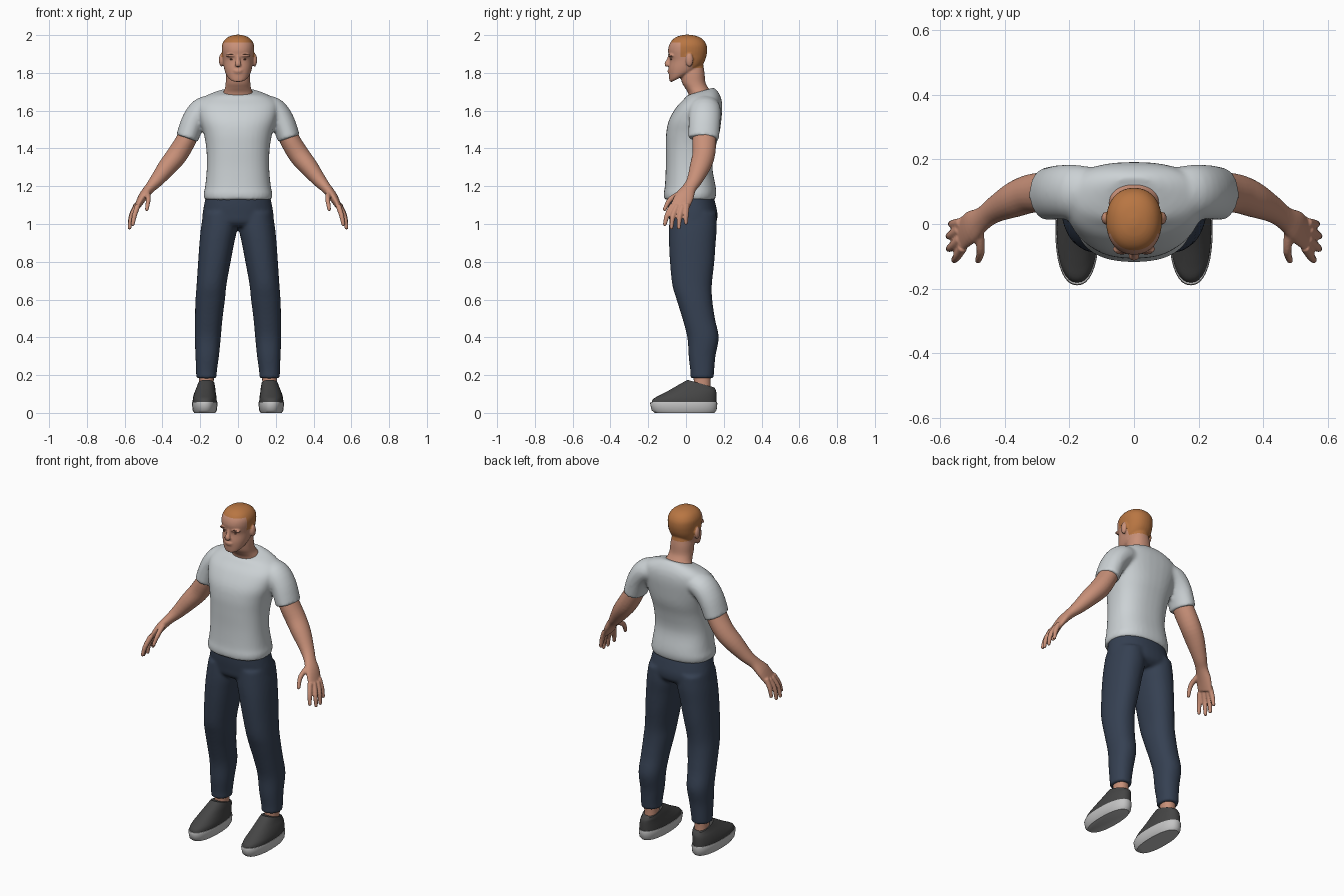
import bpy, bmesh, math
from mathutils import Vector, Matrix

cube = bpy.data.objects.get("Cube")
if cube:
    bpy.data.objects.remove(cube, do_unlink=True)


def material(name, r, g, b):
    m = bpy.data.materials.new(name)
    m.use_nodes = True
    m.diffuse_color = (r, g, b, 1)
    bsdf = next(n for n in m.node_tree.nodes if n.type == 'BSDF_PRINCIPLED')
    bsdf.inputs["Base Color"].default_value = (r, g, b, 1)
    bsdf.inputs["Roughness"].default_value = 0.8
    return m


SKIN = material("skin", 0.58, 0.28, 0.19)
HAIR = material("ginger_hair", 0.48, 0.18, 0.055)
SHIRT = material("pale_grey_cotton", 0.60, 0.64, 0.66)
DENIM = material("navy_denim", 0.036, 0.052, 0.085)
CANVAS = material("charcoal_canvas", 0.06, 0.06, 0.06)
RUBBER = material("light_rubber", 0.55, 0.55, 0.55)
TREAD = material("black_tread", 0.018, 0.018, 0.02)
BROW = material("dark_brow", 0.16, 0.07, 0.045)
made = []


def smooth_steps(rows, steps):
    """Catmull-Rom interpolation through rows of numbers."""
    out = []
    for i in range(len(rows) - 1):
        a, b, c, d = (rows[min(max(j, 0), len(rows) - 1)] for j in range(i - 1, i + 3))
        for k in range(steps):
            t = k / steps
            out.append([q + 0.5 * t * (r - p + t * (2 * p - 5 * q + 4 * r - s
                        + t * (3 * (q - r) + s - p)))
                        for p, q, r, s in zip(a, b, c, d)])
    return out + [list(rows[-1])]


def circle(power, n=36):
    def bend(v):
        return math.copysign(abs(v) ** (2 / power), v)
    return [(bend(math.cos(math.tau * i / n)), bend(math.sin(math.tau * i / n)))
            for i in range(n)]


def skin_rings(bm, rings):
    loops = [[bm.verts.new(p) for p in ring] for ring in rings]
    for lo, hi in zip(loops, loops[1:]):
        for i in range(len(lo)):
            j = (i + 1) % len(lo)
            bm.faces.new((lo[i], lo[j], hi[j], hi[i]))
    bm.faces.new(loops[0][::-1])
    bm.faces.new(loops[-1])


def stack(bm, rows, power=2.2, steps=4):
    """Level cross-sections: z, centre x, half width, front y, back y, tilt."""
    rows = [tuple(r) + (0,) * (6 - len(r)) for r in rows]
    rings = []
    for z, cx, hx, front, back, tilt in smooth_steps(rows, steps):
        cy, hy = (front + back) / 2, (back - front) / 2
        rings.append([Vector((cx + hx * u, cy + hy * v, z + tilt * v))
                      for u, v in circle(power)])
    skin_rings(bm, rings)


def tube(bm, rows, steps=4):
    """Sections across a path: x, y, z, thickness radius, depth radius."""
    rows = smooth_steps(rows, steps)
    pts = [Vector(r[:3]) for r in rows]
    rings = []
    for i, r in enumerate(rows):
        t = (pts[min(i + 1, len(pts) - 1)] - pts[max(i - 1, 0)]).normalized()
        depth = (Vector((0, 1, 0)) - t * t.y).normalized()
        side = t.cross(depth)
        rings.append([pts[i] + side * u * r[3] + depth * v * r[4] for u, v in circle(2, 24)])
    skin_rings(bm, rings)


def ball(bm, centre, radii):
    bmesh.ops.create_icosphere(bm, subdivisions=3, radius=1,
                               matrix=Matrix.Translation(centre) @ Matrix.Diagonal((*radii, 1)))


def finish(name, bm, *mats, voxel=0, relax=0):
    """Make the object, fusing overlapping volumes when a voxel size is given."""
    bmesh.ops.recalc_face_normals(bm, faces=bm.faces)
    me = bpy.data.meshes.new(name)
    bm.to_mesh(me)
    bm.free()
    ob = bpy.data.objects.new(name, me)
    bpy.context.collection.objects.link(ob)
    if voxel:
        rm = ob.modifiers.new("fuse", 'REMESH')
        rm.mode = 'VOXEL'
        rm.voxel_size = voxel
        sm = ob.modifiers.new("relax", 'SMOOTH')
        sm.factor, sm.iterations = 0.5, relax
        dg = bpy.context.evaluated_depsgraph_get()
        dg.update()
        ob.data = bpy.data.meshes.new_from_object(ob.evaluated_get(dg))
        ob.modifiers.clear()
    ob.data.materials.clear()
    for m in mats:
        ob.data.materials.append(m)
    made.append(ob)
    return ob


def mirror(ob):
    """Copy a left part to the right side."""
    me = ob.data.copy()
    me.transform(Matrix.Diagonal((-1, 1, 1, 1)))
    me.flip_normals()
    twin = bpy.data.objects.new(ob.name.replace("left", "right"), me)
    bpy.context.collection.objects.link(twin)
    made.append(twin)


# Shirt: torso with both sleeves
bm = bmesh.new()
stack(bm, [(1.128, 0, .178, -.115, .153), (1.16, 0, .182, -.118, .16),
           (1.2, 0, .174, -.112, .157), (1.3, 0, .165, -.107, .14),
           (1.4, 0, .168, -.107, .155), (1.48, 0, .182, -.105, .177),
           (1.55, 0, .203, -.09, .187), (1.62, 0, .215, -.05, .192),
           (1.665, 0, .19, -.012, .185, .005), (1.692, 0, .135, .003, .165, .014),
           (1.702, 0, .085, .008, .145, .02)], 2.4)
for s in (1, -1):
    tube(bm, [(s * .12, .1, 1.62, .06, .075), (s * .185, .1, 1.605, .067, .084),
              (s * .235, .098, 1.545, .064, .084), (s * .27, .093, 1.452, .06, .082)])
finish("shirt", bm, SHIRT, voxel=.009, relax=6)

# Trousers: hips with both legs
bm = bmesh.new()
stack(bm, [(1.15, 0, .17, -.1, .145), (1.1, 0, .18, -.098, .158),
           (1.05, 0, .188, -.092, .167), (1.01, 0, .185, -.085, .16),
           (.985, 0, .14, -.06, .13)])
for s in (1, -1):
    stack(bm, [(1.06, s * .095, .088, -.085, .16), (.98, s * .1, .096, -.09, .163),
               (.9, s * .112, .092, -.09, .157), (.8, s * .125, .086, -.085, .15),
               (.68, s * .14, .079, -.073, .137), (.6, s * .147, .078, -.05, .139),
               (.5, s * .155, .073, -.019, .153), (.4, s * .16, .069, .007, .173),
               (.3, s * .163, .062, .014, .156), (.22, s * .167, .055, .023, .149),
               (.183, s * .167, .054, .023, .146)])
finish("trousers", bm, DENIM, voxel=.009, relax=5)

# Head and neck, with brow ridge, nose, lips, chin and ears
bm = bmesh.new()
stack(bm, [(1.772, 0, .035, -.075, 0, .02), (1.78, 0, .052, -.086, .03, .025),
           (1.8, 0, .066, -.09, .06, .02), (1.83, 0, .075, -.092, .085, .01),
           (1.865, 0, .08, -.086, .1), (1.89, 0, .083, -.091, .108),
           (1.92, 0, .086, -.095, .112), (1.95, 0, .084, -.088, .108),
           (1.977, 0, .069, -.07, .09), (1.994, 0, .044, -.042, .06),
           (2.002, 0, .012, -.008, .02)])
stack(bm, [(1.63, 0, .09, .02, .14), (1.69, 0, .08, .012, .138),
           (1.72, 0, .069, -.005, .118), (1.75, 0, .065, -.022, .103),
           (1.8, 0, .062, -.03, .098), (1.85, 0, .05, -.02, .09)])
tube(bm, [(0, -.085, 1.893, .006, .01), (0, -.093, 1.868, .011, .01),
          (0, -.1, 1.847, .017, .014), (0, -.096, 1.835, .014, .01)])
ball(bm, (0, -.088, 1.813), (.026, .011, .005))
ball(bm, (0, -.087, 1.803), (.022, .011, .005))
ball(bm, (0, -.072, 1.774), (.026, .018, .016))
for s in (1, -1):
    ball(bm, (s * .035, -.078, 1.892), (.032, .017, .008))
    ball(bm, (s * .088, .018, 1.868), (.013, .02, .036))
head = finish("head", bm, SKIN, HAIR, voxel=.005, relax=3)

# Cropped hair: cut along the hairline and colour the faces above it
bm = bmesh.new()
bm.from_mesh(head.data)
for co, no in (((0, 0, 1.962), (0, 0, 1)), ((0, 0, 1.885), (0, 0, 1)), ((0, 0, 1.825), (0, 0, 1)),
               ((0, -.03, 0), (0, 1, 0)), ((0, .035, 0), (0, 1, 0))):
    bmesh.ops.bisect_plane(bm, geom=bm.verts[:] + bm.edges[:] + bm.faces[:],
                           plane_co=co, plane_no=no)
for f in bm.faces:
    c = f.calc_center_median()
    ear = abs(c.x) > .088 and c.z < 1.91
    hairy = c.z > 1.962 or (c.y > -.03 and c.z > 1.885) or (c.y > .035 and c.z > 1.825)
    f.material_index = int(hairy and not ear)
bm.to_mesh(head.data)
bm.free()

# Eyes and eyebrows
for label, centre, radii in (("left_eye", (.033, -.078, 1.872), (.013, .004, .004)),
                             ("left_eyebrow", (.037, -.089, 1.896), (.019, .005, .003))):
    bm = bmesh.new()
    ball(bm, centre, radii)
    mirror(finish(label, bm, BROW))

# Arm, palm, fingers and thumb
bm = bmesh.new()
tube(bm, [(.22, .1, 1.57, .05, .055), (.27, .097, 1.455, .053, .063),
          (.32, .094, 1.37, .055, .06), (.372, .075, 1.305, .05, .055),
          (.43, .045, 1.232, .037, .041), (.467, .018, 1.19, .028, .037),
          (.503, -.008, 1.145, .024, .05), (.533, -.033, 1.092, .016, .05)])
for root, mid, tip in (((.53, -.072, 1.1), (.548, -.1, 1.045), (.557, -.112, .998)),
                       ((.538, -.047, 1.095), (.564, -.07, 1.04), (.574, -.077, .98)),
                       ((.541, -.018, 1.095), (.566, -.034, 1.04), (.575, -.038, .98)),
                       ((.537, .004, 1.105), (.559, 0, 1.05), (.567, 0, 1.005)),
                       ((.48, -.025, 1.165), (.475, -.083, 1.13), (.483, -.113, 1.078))):
    tube(bm, [(*root, .015, .015), (*mid, .013, .014), (*tip, .01, .01)])
    ball(bm, tip, (.01, .01, .01))
mirror(finish("left_arm", bm, SKIN, voxel=.005, relax=3))

# Ankle
bm = bmesh.new()
stack(bm, [(.09, .167, .04, .035, .135), (.15, .167, .038, .042, .13), (.25, .167, .042, .035, .135)])
mirror(finish("left_ankle", bm, SKIN))

# Shoe upper
bm = bmesh.new()
stack(bm, [(.05, .176, .064, -.184, .16), (.075, .176, .063, -.172, .161),
           (.097, .175, .059, -.132, .161), (.117, .173, .054, -.085, .16, -.005),
           (.135, .17, .049, -.042, .157, -.012), (.155, .168, .043, .008, .149, -.02)], 2.3)
mirror(finish("left_shoe", bm, CANVAS))

# Sole: pale sidewall over a dark tread
bm = bmesh.new()
stack(bm, [(0, .176, .056, -.165, .15), (.014, .176, .064, -.182, .162),
           (.05, .176, .068, -.19, .166), (.058, .176, .066, -.187, .164)], 2.3, 1)
for f in bm.faces:
    f.material_index = int(f.calc_center_median().z < .014)
mirror(finish("left_sole", bm, RUBBER, TREAD))

# Smooth shading with sharp rims
bpy.ops.object.select_all(action='DESELECT')
for ob in made:
    ob.select_set(True)
bpy.context.view_layer.objects.active = head
bpy.ops.object.shade_smooth_by_angle(angle=math.radians(45))
